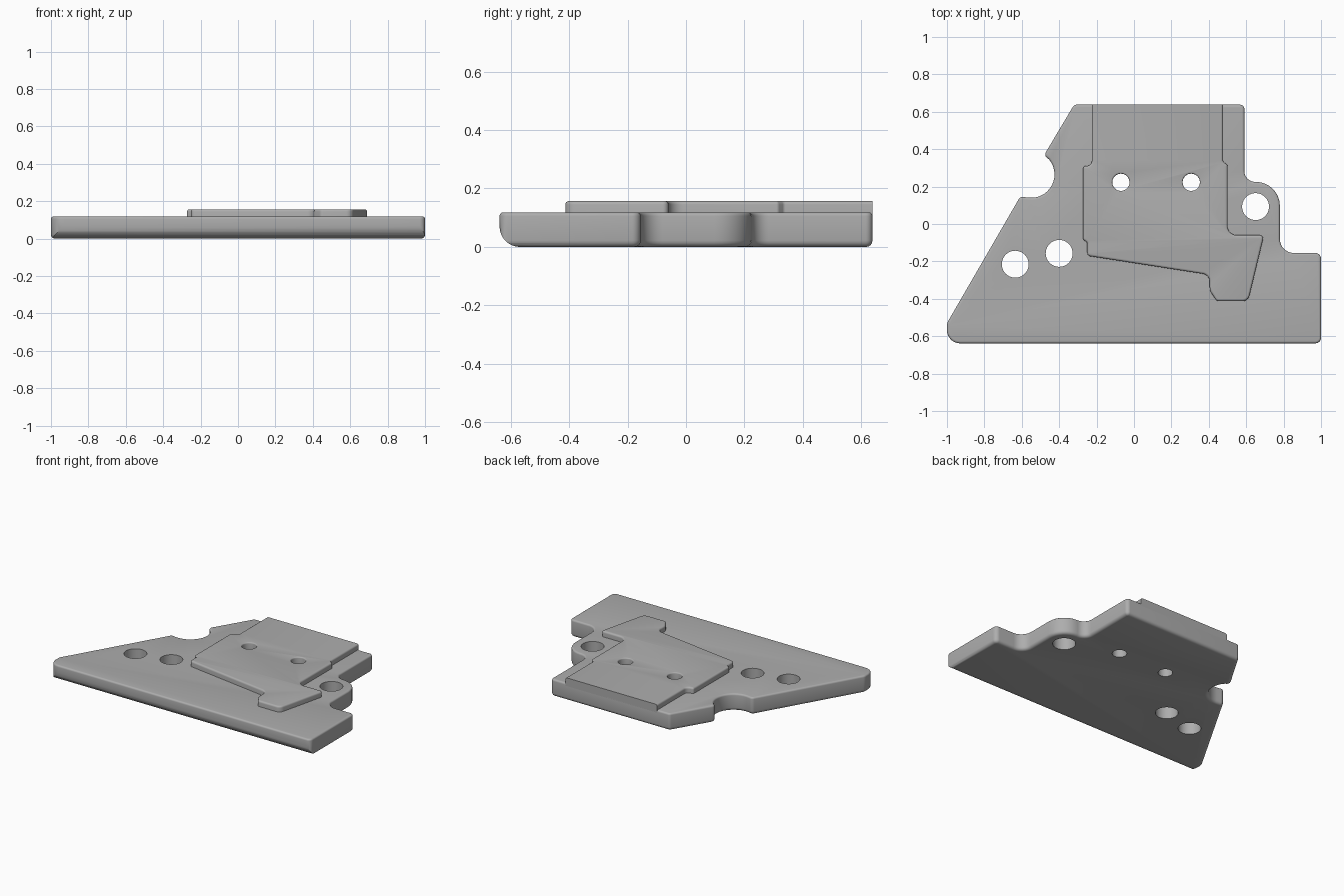
import bpy, bmesh, math
from mathutils import Vector

if "Cube" in bpy.data.objects:
    bpy.data.objects.remove(bpy.data.objects["Cube"])

grey = bpy.data.materials.new("plain grey")
grey.use_nodes = True
colour = (0.42, 0.42, 0.42, 1)
grey.diffuse_color = colour
grey.node_tree.nodes["Principled BSDF"].inputs["Base Color"].default_value = colour

BASE_TOP, PAD_TOP, BACK, FRONT = 0.118, 0.157, 0.638, -0.638


def rounded(corners, steps=8):
    """Outline from (x, y, radius) corners."""
    out = []
    for i, (x, y, r) in enumerate(corners):
        p = Vector((x, y))
        if r == 0:
            out.append(p)
            continue
        a = (Vector(corners[i - 1][:2]) - p).normalized()
        b = (Vector(corners[(i + 1) % len(corners)][:2]) - p).normalized()
        half = a.angle(b) / 2
        centre = p + (a + b).normalized() * (r / math.sin(half))
        start = p + a * (r / math.tan(half)) - centre
        end = p + b * (r / math.tan(half)) - centre
        turn = start.angle_signed(end)
        for k in range(steps + 1):
            t = -turn * k / steps
            c, s = math.cos(t), math.sin(t)
            out.append(centre + Vector((c * start.x - s * start.y, s * start.x + c * start.y)))
    return out


def finish(bm, name):
    bmesh.ops.recalc_face_normals(bm, faces=bm.faces)
    mesh = bpy.data.meshes.new(name)
    bm.to_mesh(mesh)
    bm.free()
    obj = bpy.data.objects.new(name, mesh)
    bpy.context.collection.objects.link(obj)
    mesh.materials.append(grey)
    return obj


def slab(name, outline, z0, z1, top_round, bottom_round=0, sharp_back=False):
    """Extruded outline with rounded rims."""
    bm = bmesh.new()
    face = bm.faces.new([bm.verts.new((p.x, p.y, z0)) for p in outline])
    ext = bmesh.ops.extrude_face_region(bm, geom=[face])["geom"]
    bmesh.ops.translate(bm, vec=(0, 0, z1 - z0), verts=[v for v in ext if isinstance(v, bmesh.types.BMVert)])
    for z, width in ((z1, top_round), (z0, bottom_round)):
        if not width:
            continue
        rim = [e for e in bm.edges if all(abs(v.co.z - z) < 1e-5 for v in e.verts)
               and not (sharp_back and all(v.co.y > BACK - 1e-4 for v in e.verts))]
        bmesh.ops.bevel(bm, geom=rim, offset=width, offset_type='OFFSET', segments=4,
                        profile=0.5, affect='EDGES', clamp_overlap=False)
    return finish(bm, name)


def hole_cutter(x, y, r, rim=0):
    """Turned cutter, flared at the top when the hole has a rounded rim."""
    profile = [(0, -0.1), (r, -0.1)]
    if rim:
        for k in range(5):
            t = math.radians(90 * k / 4)
            profile.append((r + rim * (1 - math.cos(t)), PAD_TOP - rim + rim * math.sin(t)))
    profile += [(profile[-1][0], 0.3), (0, 0.3)]
    bm = bmesh.new()
    vs = [bm.verts.new((x + px, y, pz)) for px, pz in profile]
    es = [bm.edges.new(pair) for pair in zip(vs, vs[1:])]
    bmesh.ops.spin(bm, geom=vs + es, cent=(x, y, 0), axis=(0, 0, 1), angle=math.tau,
                   steps=40, use_merge=True)
    bmesh.ops.remove_doubles(bm, verts=bm.verts, dist=1e-5)
    return finish(bm, "hole_cutter")


def cut(obj, cutter):
    mod = obj.modifiers.new("cut", 'BOOLEAN')
    mod.operation, mod.solver, mod.object = 'DIFFERENCE', 'EXACT', cutter
    bpy.context.view_layer.objects.active = obj
    bpy.ops.object.modifier_apply(modifier=mod.name)


# Base plate with a scooped notch on the slanted side and a lobe on the other
notch = []
for k in range(15):
    t = math.radians(40 - 135 * k / 14)
    notch.append((-0.55 + 0.125 * math.cos(t), 0.265 + 0.125 * math.sin(t), 0))
base_outline = rounded([
    (-1, FRONT, 0.07), (1, FRONT, 0.03), (1, -0.155, 0.03), (0.78, -0.155, 0.075),
    (0.78, 0.225, 0.128), (0.59, 0.225, 0.058), (0.59, BACK, 0.024), (-0.32, BACK, 0.024),
    (-0.482, 0.366, 0.024)] + notch + [(-0.608, 0.147, 0.026), (-1, -0.53, 0.05)])
base = slab("base_plate", base_outline, 0, BASE_TOP, 0.012, 0.022)

# Large round along the lower front edge
R = 0.07
bm = bmesh.new()
section = [(FRONT - 0.1, -0.1), (FRONT + R, -0.1)]
for k in range(9):
    t = math.radians(90 * k / 8)
    section.append((FRONT + R - R * math.sin(t), R - R * math.cos(t)))
section.append((FRONT - 0.1, R))
side = bm.faces.new([bm.verts.new((-1.2, y, z)) for y, z in section])
ext = bmesh.ops.extrude_face_region(bm, geom=[side])["geom"]
bmesh.ops.translate(bm, vec=(2.4, 0, 0), verts=[v for v in ext if isinstance(v, bmesh.types.BMVert)])
front_cutter = finish(bm, "front_round_cutter")
cut(base, front_cutter)

# Raised pad, flush with the back of the plate
pad_outline = rounded([
    (-0.225, BACK, 0), (-0.225, 0.31, 0.03), (-0.272, 0.31, 0.014), (-0.272, -0.083, 0.014),
    (-0.25, -0.1, 0.012), (-0.25, -0.17, 0.02), (0.405, -0.272, 0.045), (0.405, -0.355, 0.05),
    (0.442, -0.413, 0.025), (0.61, -0.413, 0.04), (0.695, -0.06, 0.018), (0.5, -0.06, 0.05),
    (0.5, 0.315, 0.013), (0.476, 0.335, 0.013), (0.476, BACK, 0)])
pad = slab("raised_pad", pad_outline, 0.1, PAD_TOP, 0.012, sharp_back=True)

# Drilled holes
cutters = [front_cutter]
for x, y, r, rim in ((-0.635, -0.215, 0.072, 0), (-0.4, -0.157, 0.072, 0), (0.65, 0.093, 0.072, 0),
                     (-0.07, 0.223, 0.046, 0.008), (0.306, 0.223, 0.046, 0.008)):
    cutter = hole_cutter(x, y, r, rim)
    cutters.append(cutter)
    cut(base, cutter)
    if rim:
        cut(pad, cutter)
for c in cutters:
    bpy.data.objects.remove(c)

# Smooth rounds, crisp edges
for obj in (base, pad):
    bpy.ops.object.select_all(action='DESELECT')
    obj.select_set(True)
    bpy.context.view_layer.objects.active = obj
    bpy.ops.object.shade_smooth_by_angle(angle=math.radians(35))
